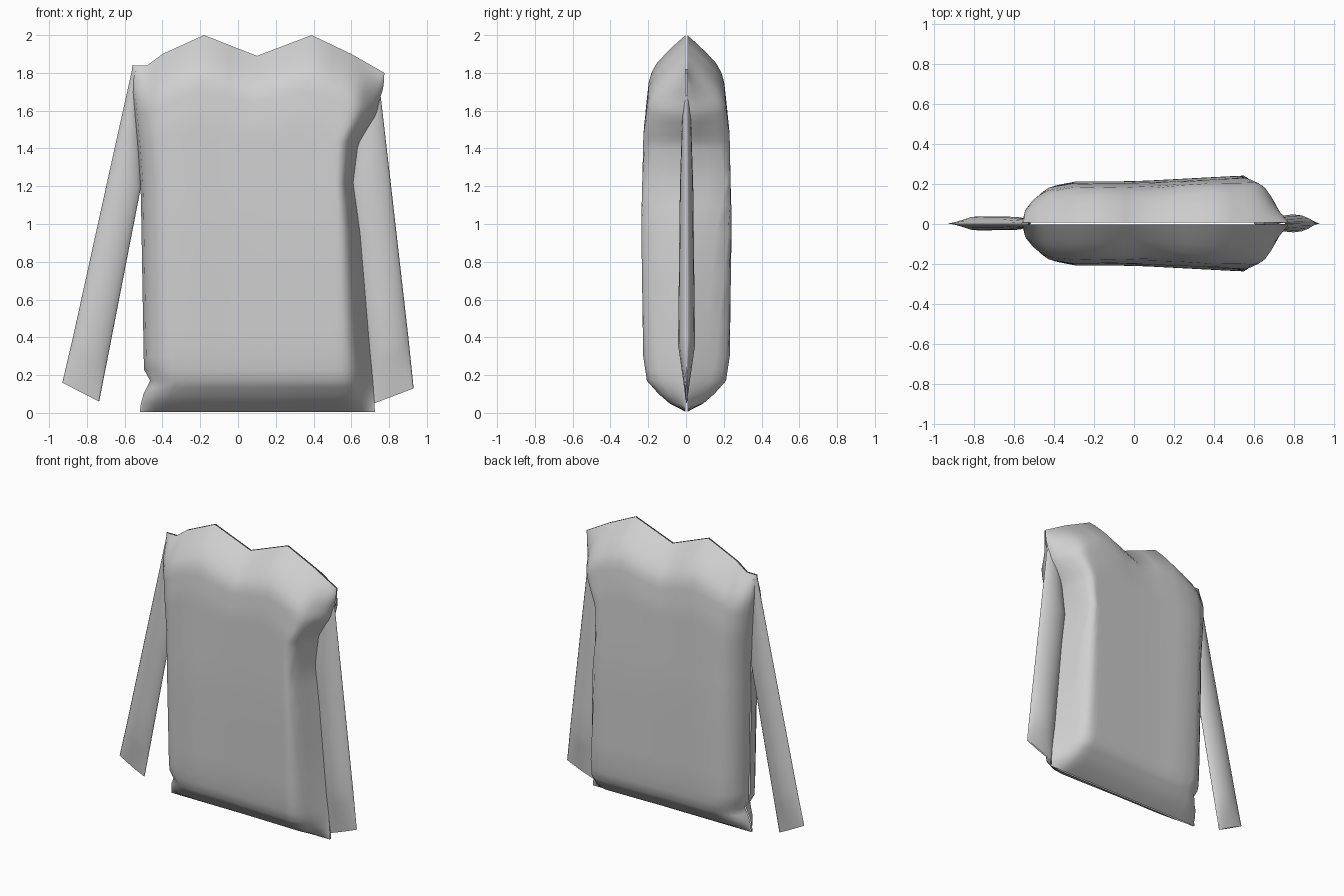
import bpy, bmesh, math

if "Cube" in bpy.data.objects:
    bpy.data.objects.remove(bpy.data.objects["Cube"])


def lerp_table(table, v):
    """Piecewise linear lookup in a list of (position, value) pairs."""
    if v <= table[0][0]:
        return table[0][1]
    for (a, fa), (b, fb) in zip(table, table[1:]):
        if v <= b:
            return fa + (fb - fa) * (v - a) / (b - a)
    return table[-1][1]


cloth = bpy.data.materials.new("light_grey_cloth")
cloth.diffuse_color = (0.63, 0.63, 0.63, 1)
cloth.use_nodes = True
cloth.node_tree.nodes["Principled BSDF"].inputs["Base Color"].default_value = cloth.diffuse_color


def make_grid(name, rows, wrap=False, flip=False):
    """Skin a smooth surface over rows of points."""
    bm = bmesh.new()
    vs = [[bm.verts.new(p) for p in r] for r in rows]
    n = len(rows[0])
    for a, b in zip(vs, vs[1:]):
        for i in range(n if wrap else n - 1):
            j = (i + 1) % n
            f = [a[i], a[j], b[j], b[i]]
            bm.faces.new(f[::-1] if flip else f)
    for f in bm.faces:
        f.smooth = True
    me = bpy.data.meshes.new(name)
    bm.to_mesh(me)
    bm.free()
    me.materials.append(cloth)
    ob = bpy.data.objects.new(name, me)
    bpy.context.collection.objects.link(ob)
    return ob


# Outline of the body: side edges by height, neckline by x
LEFT = [(0.02, -.52), (.09, -.505), (.17, -.465), (.23, -.498), (1.2, -.515),
        (1.4, -.53), (1.7, -.56), (1.84, -.56)]
RIGHT = [(0.01, .725), (.2, .712), (.95, .65), (1.22, .61), (1.42, .635),
         (1.58, .735), (1.66, .75), (1.72, .77), (1.8, .775)]
NECK = [(-.56, 1.84), (-.48, 1.84), (-.4, 1.9), (-.18, 2.0), (.1, 1.89),
        (.39, 2.0), (.6, 1.9), (.775, 1.8)]
# Puffiness falling to zero at each edge
SIDE_L = [(0, 0), (.015, .42), (.05, .66), (.1, .87), (.2, 1)]
WALL_R = [(0, 0), (.5, .5), (.9, .9), (1.3, 1)]
WALL_W = [(0, .13), (.95, .075), (1.2, .05), (1.45, .07), (1.7, .13), (1.8, .14)]
WALL_POWER = [(1.2, 1), (1.6, .6)]
BOTTOM = [(.006, 0), (.05, .38), (.1, .64), (.17, .92), (.3, 1)]
TOP = [(0, 0), (.07, .37), (.15, .72), (.22, .9), (.4, 1)]
BELLY = [(.2, .95), (1.0, 1), (1.6, .94)]

COLS = [-.56, -.553, -.545, -.51, -.48, -.44, -.4, -.3, -.18, -.04, .1, .25, .39,
        .5, .56, .6, .63, .66, .69, .72, .745, .76, .768, .775]
HEIGHTS = [.006, .05, .1, .135, .17, .23, .3, .45, .7, .95, 1.1, 1.22, 1.3]
SPLIT = 1.4
FRACS = [i / 12 for i in range(13)]


def panel_rows(sign, gap):
    rows = []
    for k in HEIGHTS + [SPLIT + f for f in FRACS]:
        f = max(0, k - SPLIT)
        zl = SPLIT + f * (1.84 - SPLIT) if k >= SPLIT else k
        zr = SPLIT + f * (1.80 - SPLIT) if k >= SPLIT else k
        xl, xr = lerp_table(LEFT, zl), lerp_table(RIGHT, zr)
        row = []
        for c in COLS:
            x = xl + (xr - xl) * (c + .56) / 1.335
            top = lerp_table(NECK, c)
            z = SPLIT + f * (top - SPLIT) if k >= SPLIT else k
            depth = .207 + .028 * min(1, max(0, x / .53))
            wall = lerp_table(WALL_R, max(0, xr - x) / lerp_table(WALL_W, zr))
            depth *= lerp_table(SIDE_L, x - xl) * wall ** lerp_table(WALL_POWER, zr)
            depth *= lerp_table(BOTTOM, z) * lerp_table(TOP, top - z)
            row.append((x, sign * depth * lerp_table(BELLY, z) + gap, z))
        rows.append(row)
    return rows


# Front and back body panels, with a fine open slit between them
make_grid("front_panel", panel_rows(-1, -0.002))
make_grid("back_panel", panel_rows(1, 0.007), flip=True)


# Flat sleeves pinched at the hem: (outer point, inner point, half thickness)
def make_sleeve(name, stations, flip):
    rows = []
    for k, ((o, i, t), (o2, i2, t2)) in enumerate(zip(stations, stations[1:])):
        for s in range(5 if k == len(stations) - 2 else 4):
            u = s / 4
            mix = lambda a, b: a + (b - a) * u
            row = []
            for a in range(16):
                ang = 2 * math.pi * a / 16
                w = (1 - math.cos(ang)) / 2
                y = -mix(t, t2) * math.sin(ang) * abs(math.sin(ang)) ** .5
                ox, oz = mix(o[0], o2[0]), mix(o[1], o2[1])
                ix, iz = mix(i[0], i2[0]), mix(i[1], i2[1])
                row.append((ox + (ix - ox) * w, y + .003, oz + (iz - oz) * w))
            rows.append(row)
    make_grid(name, rows, wrap=True, flip=flip)


make_sleeve("left_sleeve", [((-.56, 1.82), (-.53, 1.8), .02),
                            ((-.678, 1.29), (-.515, 1.19), .033),
                            ((-.874, .40), (-.688, .30), .035),
                            ((-.93, .16), (-.735, .06), .006)], True)
make_sleeve("right_sleeve", [((.755, 1.68), (.65, 1.62), .02),
                             ((.806, 1.24), (.60, 1.2), .035),
                             ((.902, .40), (.69, .32), .045),
                             ((.93, .13), (.72, .05), .006)], False)
